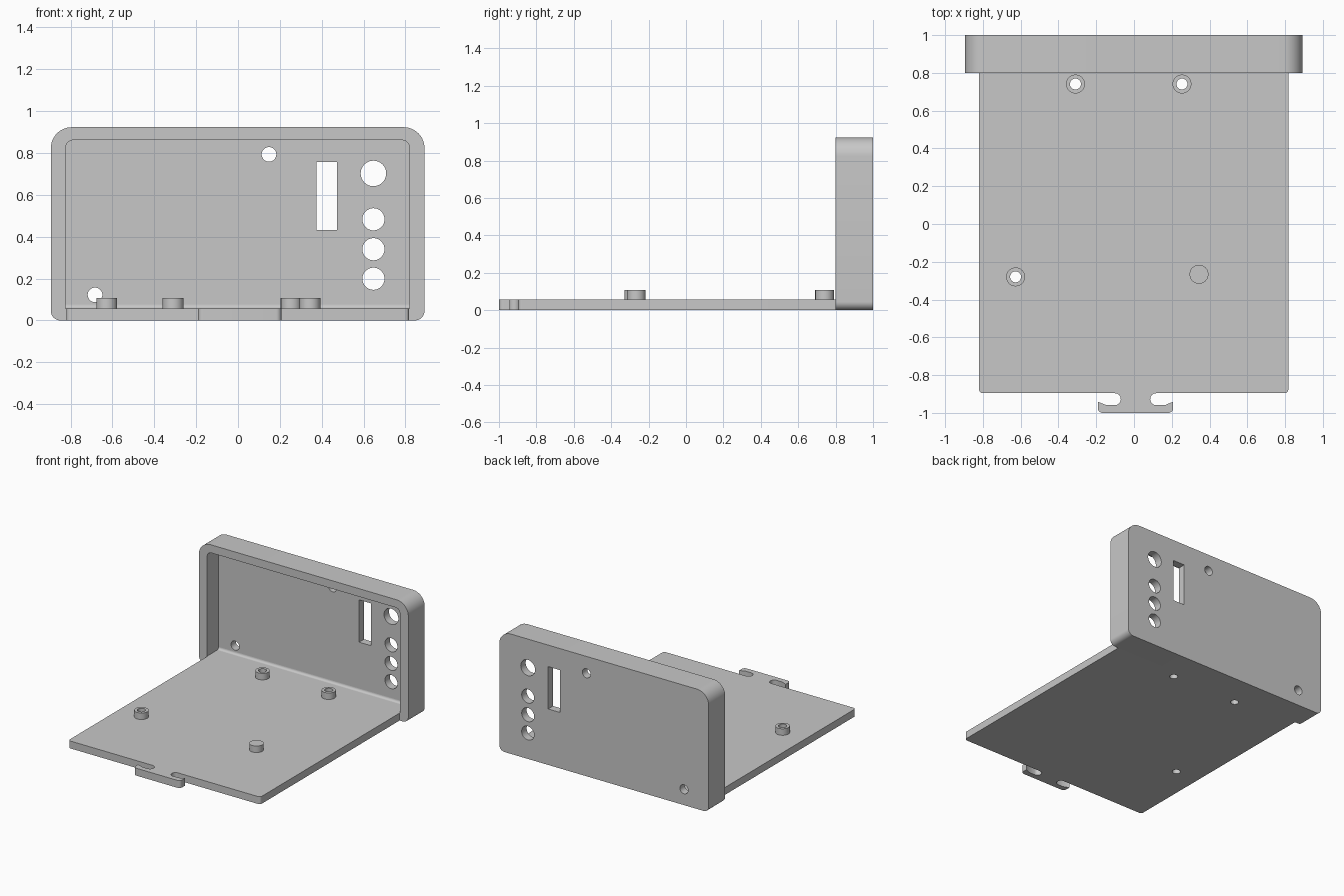
import bpy, bmesh, math
from mathutils import Vector

cube = bpy.data.objects.get("Cube")
if cube:
    bpy.data.objects.remove(cube, do_unlink=True)

grey = bpy.data.materials.new("plain grey")
grey.use_nodes = True
colour = (0.575, 0.575, 0.575, 1)
grey.diffuse_color = colour
grey.node_tree.nodes["Principled BSDF"].inputs["Base Color"].default_value = colour


def rounded(corners, steps=8):
    """Outline from (u, v, radius) corners, each rounded by a tangent arc."""
    out = []
    for i, (u, v, r) in enumerate(corners):
        p = Vector((u, v))
        if r == 0:
            out.append(p)
            continue
        a = (Vector(corners[i - 1][:2]) - p).normalized()
        b = (Vector(corners[(i + 1) % len(corners)][:2]) - p).normalized()
        half = a.angle(b) / 2
        centre = p + (a + b).normalized() * (r / math.sin(half))
        start = (p + a * (r / math.tan(half)) - centre).normalized()
        end = (p + b * (r / math.tan(half)) - centre).normalized()
        for k in range(steps + 1):
            out.append(centre + start.slerp(end, k / steps) * r)
    return out


def circle(u, v, r, n=40):
    return [(u + r * math.cos(math.tau * k / n), v + r * math.sin(math.tau * k / n))
            for k in range(n)]


def rect(u0, u1, v0, v1):
    return [(u0, v0), (u1, v0), (u1, v1), (u0, v1)]


def prism(name, outline, axis, lo, hi):
    """Extrude a flat outline along an axis from lo to hi."""
    place = {"x": lambda u, v: (lo, u, v),
             "y": lambda u, v: (u, lo, v),
             "z": lambda u, v: (u, v, lo)}[axis]
    bm = bmesh.new()
    face = bm.faces.new([bm.verts.new(place(*p)) for p in outline])
    ext = bmesh.ops.extrude_face_region(bm, geom=[face])
    move = Vector([(hi - lo) * (axis == a) for a in "xyz"])
    bmesh.ops.translate(bm, vec=move,
                        verts=[g for g in ext["geom"] if isinstance(g, bmesh.types.BMVert)])
    bmesh.ops.recalc_face_normals(bm, faces=bm.faces)
    mesh = bpy.data.meshes.new(name)
    bm.to_mesh(mesh)
    bm.free()
    mesh.materials.append(grey)
    obj = bpy.data.objects.new(name, mesh)
    bpy.context.collection.objects.link(obj)
    return obj


def activate(obj):
    bpy.ops.object.select_all(action="DESELECT")
    obj.select_set(True)
    bpy.context.view_layer.objects.active = obj


def combine(obj, tool, operation):
    """Apply a boolean and discard the tool."""
    mod = obj.modifiers.new("boolean", "BOOLEAN")
    mod.operation, mod.solver, mod.object = operation, "EXACT", tool
    activate(obj)
    bpy.ops.object.modifier_apply(modifier=mod.name)
    bpy.data.objects.remove(tool, do_unlink=True)


thick = 0.057      # base plate thickness
rim_y = 0.80       # front of the panel rim
wall_y = 0.94      # inner face of the panel wall

# Base plate with the hooked tab on its front edge
edge, hook, mid = -0.896, -0.959, 0.008


def tab_side(s):
    return [(mid + s * 0.078, edge, 0.031), (mid + s * 0.078, hook, 0.031),
            (mid + s * 0.155, hook, 0), (mid + s * 0.199, -0.941, 0),
            (mid + s * 0.199, -1.0, 0.025)]


# The slot ends bulge towards the neck, so the neck corners curve outwards
outline = ([(-0.82, rim_y, 0), (-0.82, edge, 0.02)] + tab_side(-1)
           + tab_side(1)[::-1] + [(0.817, edge, 0.02), (0.817, rim_y, 0)])
plate = prism("base_plate", rounded(outline), "z", 0, thick)

# Standoffs: three drilled through, one solid
for x, y, drilled in [(-0.31, 0.741, True), (0.254, 0.741, True),
                      (-0.627, -0.28, True), (0.344, -0.266, False)]:
    combine(plate, prism("standoff", circle(x, y, 0.05), "z", 0.02, 0.107), "UNION")
    if drilled:
        combine(plate, prism("drill", circle(x, y, 0.029), "z", -0.1, 0.2), "DIFFERENCE")

# Upright panel, hollowed from the front
panel = prism("upright_panel", rounded([(-0.894, 0, 0.045), (0.891, 0, 0.045),
                                        (0.891, 0.923, 0.1), (-0.894, 0.923, 0.1)], 12),
              "y", rim_y, 1.0)
recess = rounded([(-0.823, thick, 0), (0.819, thick, 0),
                  (0.819, 0.861, 0.035), (-0.823, 0.861, 0.035)])
combine(panel, prism("recess", recess, "y", 0.7, wall_y), "DIFFERENCE")

# Panel openings: screw holes, connector holes and a tall slot
openings = [circle(0.148, 0.793, 0.035), circle(-0.683, 0.122, 0.035),
            circle(0.647, 0.702, 0.061), rect(0.374, 0.474, 0.431, 0.757)]
openings += [circle(0.647, z, 0.053) for z in (0.199, 0.34, 0.483)]
for shape in openings:
    combine(panel, prism("opening", shape, "y", 0.85, 1.1), "DIFFERENCE")

# Fillet where the floor meets the panel wall
r = 0.018
arc = [(wall_y - r + r * math.cos(k * math.pi / 12), thick + r - r * math.sin(k * math.pi / 12))
       for k in range(7)]
fillet = prism("floor_fillet", [(wall_y, thick)] + arc, "x", -0.823, 0.819)

for obj in (plate, panel, fillet):
    activate(obj)
    bpy.ops.object.shade_smooth_by_angle(angle=math.radians(30))
